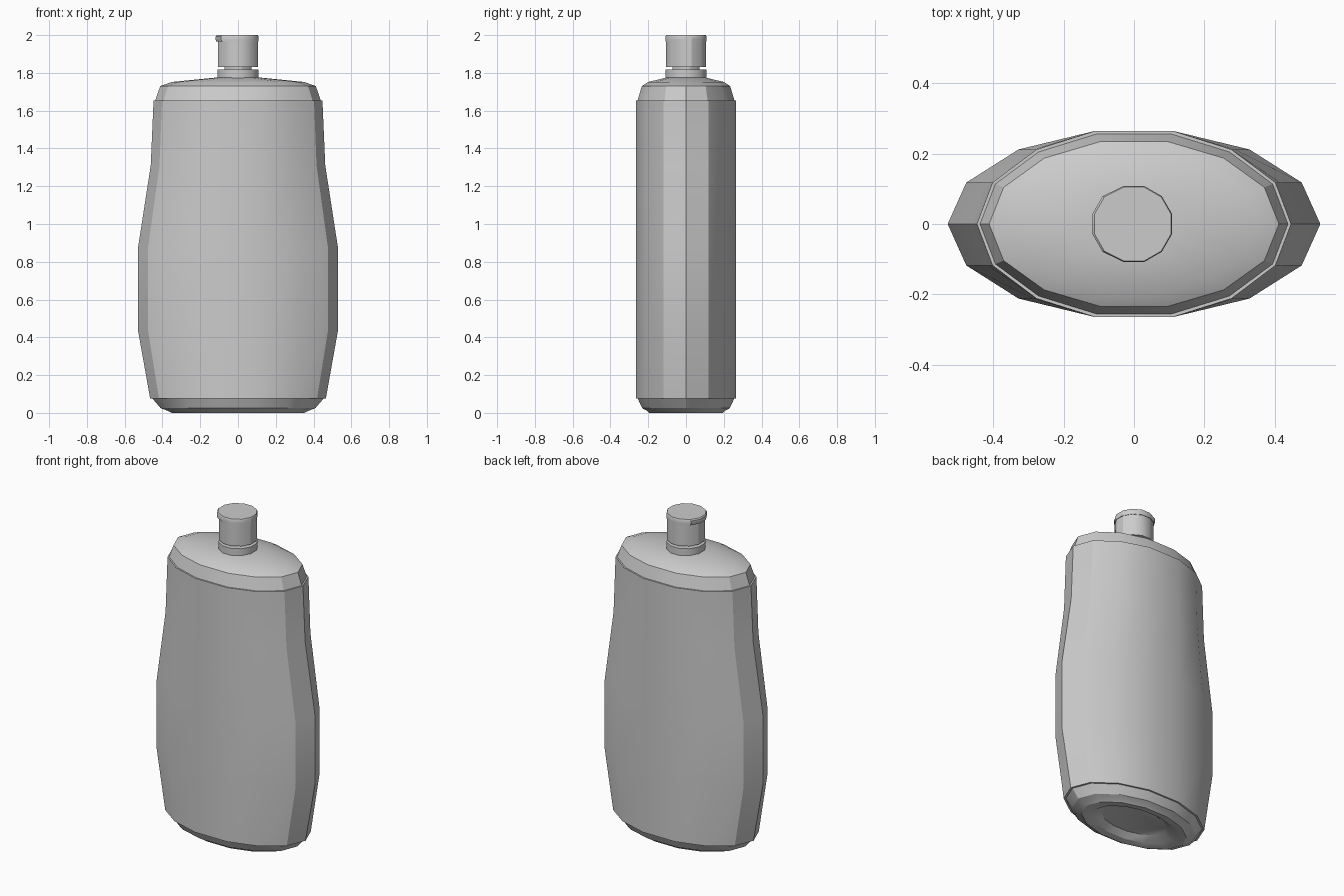
import bpy, bmesh, math

if "Cube" in bpy.data.objects:
    bpy.data.objects.remove(bpy.data.objects["Cube"])


def loft(name, rings, angle=30):
    """Skin a stack of closed rings and cap both ends."""
    bm = bmesh.new()
    loops = [[bm.verts.new(p) for p in ring] for ring in rings]
    n = len(loops[0])
    for a, b in zip(loops, loops[1:]):
        for i in range(n):
            j = (i + 1) % n
            bm.faces.new((a[i], a[j], b[j], b[i]))
    bm.faces.new(loops[0][::-1])
    bm.faces.new(loops[-1])
    bmesh.ops.recalc_face_normals(bm, faces=bm.faces)
    mesh = bpy.data.meshes.new(name)
    bm.to_mesh(mesh)
    bm.free()
    ob = bpy.data.objects.new(name, mesh)
    bpy.context.collection.objects.link(ob)
    bpy.ops.object.select_all(action='DESELECT')
    ob.select_set(True)
    bpy.context.view_layer.objects.active = ob
    bpy.ops.object.shade_smooth_by_angle(angle=math.radians(angle))
    return ob


def oval(z, rx, ry):
    """14-sided oval with a flat front and back."""
    quarter = [(rx, 0), (rx * .9, ry * .445), (rx * .62, ry * .8),
               (min(.415 * ry, rx * .4), ry)]
    half = quarter + [(-x, y) for x, y in quarter[::-1]]
    pts = half + [(x, -y) for x, y in half[-2:0:-1]]
    return [(x, y, z) for x, y in pts]


def circle(z, r, lip=0):
    """12-sided ring; lip pulls the -x side outward."""
    pts = []
    for i in range(12):
        a = math.radians(15 + 30 * i)
        x, y = r * math.cos(a), r * math.sin(a)
        pts.append((x - (lip if x < -.07 * r / .11 else 0), y, z))
    return pts


# bottle body: recessed base, bulging sides, stepped rims, sloping shoulder
profile = [(.035, .22, .12), (.005, .28, .155), (0, .35, .195), (.01, .37, .205),
           (.025, .41, .232), (.075, .452, .255), (.075, .465, .265),
           (.44, .53, .265), (.87, .53, .265), (1.31, .462, .265),
           (1.655, .447, .265), (1.655, .438, .256), (1.73, .412, .234),
           (1.752, .35, .2), (1.776, .11, .1)]
loft("bottle_body", [oval(*p) for p in profile])

# neck collar with the narrow gap below the cap
loft("neck_collar", [circle(z, r) for z, r in
                     [(1.76, .112), (1.818, .112), (1.818, .075), (1.84, .075)]])

# cap
loft("cap", [circle(z, r) for z, r in [(1.832, .109), (1.97, .109)]])

# flip lid with a thumb lip on the left
loft("cap_lid", [circle(1.965, .112, .006), circle(1.975, .112, .01),
                 circle(1.993, .112, .01), circle(2.0, .109, .007)])
